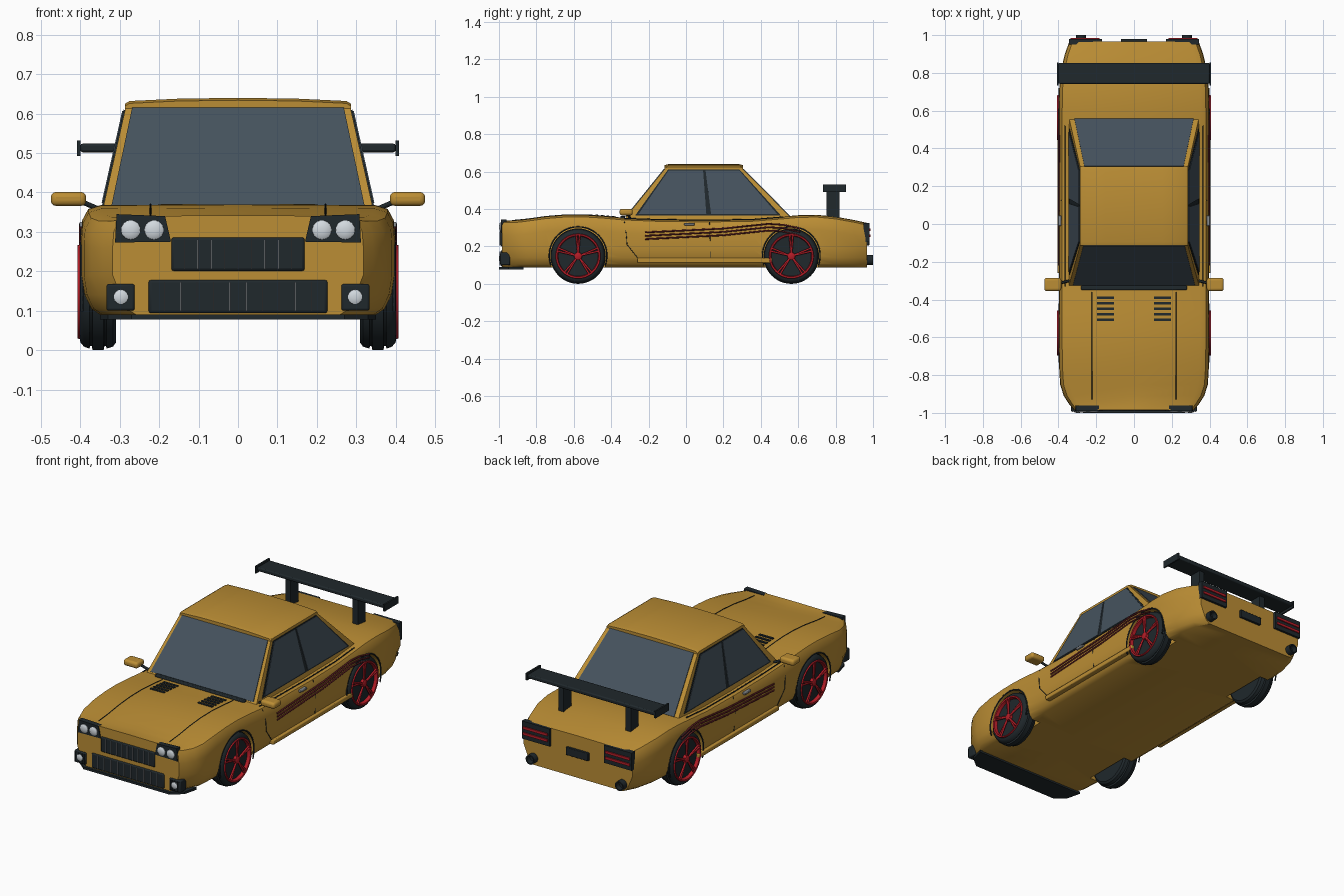
import bpy, bmesh, math
from mathutils import Vector

if "Cube" in bpy.data.objects:
    bpy.data.objects.remove(bpy.data.objects["Cube"])

def mat(name, c):
    m = bpy.data.materials.new(name)
    m.diffuse_color = (*c, 1)
    m.use_nodes = True
    m.node_tree.nodes["Principled BSDF"].inputs["Base Color"].default_value = m.diffuse_color
    return m

GOLD = mat("gold_paint", (0.50, 0.27, 0.035))
GLASS = mat("tinted_glass", (0.06, 0.085, 0.11))
DARK = mat("dark_trim", (0.014, 0.021, 0.025))
RED = mat("red", (0.45, 0.012, 0.02))
STRIPE = mat("stripe_red", (0.10, 0.012, 0.015))
LAMP = mat("lamp", (0.65, 0.70, 0.74))
CHROME = mat("chrome", (0.25, 0.27, 0.29))
SIDES = ((1, "right"), (-1, "left"))

def finish(name, bm, m, smooth=True):
    bmesh.ops.recalc_face_normals(bm, faces=bm.faces)
    me = bpy.data.meshes.new(name)
    bm.to_mesh(me)
    bm.free()
    ob = bpy.data.objects.new(name, me)
    bpy.context.collection.objects.link(ob)
    me.materials.append(m)
    if smooth:
        bpy.ops.object.select_all(action='DESELECT')
        ob.select_set(True)
        bpy.context.view_layer.objects.active = ob
        bpy.ops.object.shade_smooth_by_angle(angle=math.radians(35))
    return ob

def loft(name, loops, m, smooth=True):
    bm = bmesh.new()
    rings = [[bm.verts.new(p) for p in l] for l in loops]
    n = len(rings[0])
    for a, b in zip(rings, rings[1:]):
        for i in range(n):
            bm.faces.new((a[i], a[(i + 1) % n], b[(i + 1) % n], b[i]))
    bm.faces.new(rings[0])
    bm.faces.new(rings[-1])
    return finish(name, bm, m, smooth)

def box(name, x, y, z, m, bevel=0.0, seg=2):
    pts = [(a, b) for a, b in ((x[0], y[0]), (x[1], y[0]), (x[1], y[1]), (x[0], y[1]))]
    ob = loft(name, [[(*p, z[0]) for p in pts], [(*p, z[1]) for p in pts]], m, bevel > 0)
    if bevel:
        mod = ob.modifiers.new("bevel", 'BEVEL')
        mod.width, mod.segments = bevel, seg
    return ob

def sided(s, a, b):
    return tuple(sorted((s * a, s * b)))

def lathe(name, profile, centre, axis, m, n=40):
    """Rings of (offset along axis, radius) around axis 'x' or 'y'."""
    loops = []
    for o, r in profile:
        ring = [(math.cos(2 * math.pi * i / n) * r, math.sin(2 * math.pi * i / n) * r) for i in range(n)]
        loops.append([Vector(centre) + Vector((o, a, b) if axis == 'x' else (a, o, b)) for a, b in ring])
    return loft(name, loops, m)

def tube(name, pts, r, m):
    cu = bpy.data.curves.new(name, 'CURVE')
    cu.dimensions, cu.bevel_depth, cu.bevel_resolution, cu.use_fill_caps = '3D', r, 1, True
    sp = cu.splines.new('POLY')
    sp.points.add(len(pts) - 1)
    for q, p in zip(sp.points, pts):
        q.co = (*p, 1)
    ob = bpy.data.objects.new(name, cu)
    bpy.context.collection.objects.link(ob)
    cu.materials.append(m)
    return ob

def panel(name, quad, u, v, t, m):
    """Plate on part of a quad (a, b along the bottom; d, c along the top)."""
    a, b, c, d = map(Vector, quad)
    bm = bmesh.new()
    bm.faces.new([bm.verts.new(a.lerp(b, i).lerp(d.lerp(c, i), j))
                  for i, j in ((u[0], v[0]), (u[1], v[0]), (u[1], v[1]), (u[0], v[1]))])
    ob = finish(name, bm, m, False)
    mod = ob.modifiers.new("thickness", 'SOLIDIFY')
    mod.thickness, mod.offset = t, 0

# Body: stations of (y, half width, top height)
ST = [(-.985, .318, .342), (-.955, .343, .339), (-.91, .372, .340), (-.85, .391, .347), (-.75, .397, .361),
      (-.65, .398, .369), (-.55, .398, .370), (-.45, .398, .364), (-.34, .398, .354), (-.15, .398, .346),
      (.1, .398, .343), (.35, .398, .346), (.5, .398, .358), (.6, .398, .367), (.7, .397, .369),
      (.8, .390, .359), (.9, .366, .341), (.967, .342, .326)]

def top(y):
    for a, b in zip(ST, ST[1:]):
        if y <= b[0]:
            return a[2] + (b[2] - a[2]) * (y - a[0]) / (b[0] - a[0])

def section(y, w, t):
    tuck = .012 if abs(y) > .9 else 0
    half = [(w - .05, t - .002), (w - .018, t - .012), (w - .003, t - .04), (w, t - .08), (w, .19),
            (w - .008 - tuck, .14), (w - .025 - tuck, .105), (w - .05 - tuck, .088)]
    return [(x, y, z) for x, z in half] + [(0, y, .088)] + [(-x, y, z) for x, z in half[::-1]] + [(0, y, t)]

body = loft("body", [section(*s) for s in ST], GOLD)

# Wheel arches and wheels
WHEELS = ((-.577, "front"), (.563, "rear"))
R = .148
for wy, end in WHEELS:
    for s, side in SIDES:
        tag = f"{end}_{side}"
        cut = lathe("arch_cutter", [(s * .295, .155), (s * .5, .155)], (0, wy, R + .003), 'x', DARK, 48)
        mod = body.modifiers.new("arch", 'BOOLEAN')
        mod.object, mod.operation, mod.solver = cut, 'DIFFERENCE', 'EXACT'
        bpy.context.view_layer.objects.active = body
        bpy.ops.object.modifier_apply(modifier=mod.name)
        bpy.data.objects.remove(cut)
        tube("arch_lip_" + tag, [(s * .396, wy + .154 * math.cos(a), R + .003 + .154 * math.sin(a))
             for a in [math.radians(-20 + 220 * i / 28) for i in range(29)]], .004, DARK)
        c = (s * .355, wy, R)
        lathe("tyre_" + tag, [(s * o, r) for o, r in (
            (-.046, .105), (-.046, .128), (-.038, .139), (-.022, .144), (-.02, .138), (-.016, .138), (-.014, R),
            (.014, R), (.016, .138), (.02, .138), (.022, .144), (.036, .139), (.045, .128), (.046, .117),
            (.032, .112))], c, 'x', DARK, 48)
        # Rim ring, five split spokes and hub
        ring = lathe("rim_" + tag, [(s * .030, .106), (s * .050, .110), (s * .052, .118), (s * .044, .121),
                                    (s * .030, .121), (s * .030, .106)], c, 'x', RED, 48)
        bm = bmesh.new()
        bm.from_mesh(ring.data)
        bmesh.ops.delete(bm, geom=[f for f in bm.faces if len(f.verts) > 4], context='FACES')
        bm.to_mesh(ring.data)
        bm.free()
        lathe("hub_" + tag, [(s * .030, .022), (s * .048, .020), (s * .052, .012)], c, 'x', RED, 20)
        for k in range(5):
            a = math.pi / 2 + k * 2 * math.pi / 5
            for h in (-1, 1):
                p0 = (s * .398, wy + .012 * math.cos(a), R + .012 * math.sin(a))
                b = a + h * .075
                tube(f"spoke_{tag}_{k}_{h}", [p0, (s * .401, wy + .111 * math.cos(b), R + .111 * math.sin(b))],
                     .0055, RED)
bpy.ops.object.select_all(action='DESELECT')
body.select_set(True)
bpy.context.view_layer.objects.active = body
bpy.ops.object.shade_smooth_by_angle(angle=math.radians(35))

# Cabin, roof and windows
B, T = (.347, -.335, .575, .340), (.283, -.105, .293, .625)
def rect(q):
    w, f, r, z = q
    return [Vector(p) for p in ((w, f, z), (w, r, z), (-w, r, z), (-w, f, z))]
b, t = rect(B), rect(T)
loft("cabin", [b, t], GOLD, False)
arc = [(.287, .612), (.287, .625), (.275, .632), (.15, .638), (0, .640)]
prof = arc + [(-x, z) for x, z in arc[3::-1]]
loft("roof", [[(x, y, z - d) for x, z in prof] for y, d in ((-.115, .006), (-.095, 0), (.285, 0), (.305, .006))], GOLD)
panel("windscreen", (b[3], b[0], t[0], t[3]), (.03, .97), (.06, .96), .008, GLASS)
panel("rear_window", (b[1], b[2], t[2], t[1]), (.04, .96), (.07, .96), .008, GLASS)
for s, side in SIDES:
    q = (b[0], b[1], t[1], t[0]) if s > 0 else (b[3], b[2], t[2], t[3])
    panel("window_trim_" + side, q, (.05, .95), (.09, .945), .008, DARK)
    panel("front_side_window_" + side, q, (.065, .49), (.115, .93), .013, GLASS)
    panel("rear_side_window_" + side, q, (.52, .935), (.115, .93), .013, GLASS)
box("wiper_cowl", (-.28, .28), (-.35, -.325), (.345, .364), DARK, .005)

# Side details
for s, side in SIDES:
    for k in (-1, 0, 1):
        tube(f"side_stripe_{side}_{k}", [(s * .398, y, z + k * .018) for y, z in
             ((-.22, .257), (.2, .278), (.44, .303), (.52, .298), (.61, .277))], .005, STRIPE)
    tube("front_door_line_" + side, [(s * x, y, z) for x, y, z in
         ((.385, -.33, .335), (.399, -.32, .27), (.399, -.315, .21), (.393, -.26, .14))], .002, DARK)
    tube("rear_door_line_" + side, [(s * .384, .125, .33), (s * .398, .128, .26), (s * .392, .13, .14)], .002, DARK)
    tube("beltline_" + side, [(s * .366, y, top(max(y, -.3)) - .002) for y in (-.33, -.15, .1, .35, .52)], .003, DARK)
    box("side_skirt_" + side, sided(s, .36, .405), (-.26, .46), (.112, .138), GOLD, .005)
    box("door_handle_" + side, sided(s, .385, .402), (-.01, .045), (.312, .325), CHROME, .003)
    box("mirror_" + side, sided(s, .385, .475), (-.355, -.285), (.366, .401), GOLD, .013, 3)
    tube("mirror_arm_" + side, [(s * .34, -.30, .352), (s * .40, -.315, .378)], .007, DARK)
    # Bonnet lines and vents
    tube("bonnet_line_" + side, [(s * .222, y, top(y)) for y in (-.93, -.85, -.75, -.65, -.55, -.45, -.36)], .002, DARK)
    for k in range(5):
        y = -.39 - .029 * k
        box(f"bonnet_vent_{side}_{k}", sided(s, .105, .195), (y - .007, y + .007), (top(y) - .01, top(y) + .004), DARK)

    # Front lamps
    hl = [(.170, .275), (.312, .273), (.308, .345), (.185, .340)]
    loft("headlight_housing_" + side, [[(s * x, y, z) for x, z in hl] for y in (-.96, -.990)], DARK, False)
    for k, x in enumerate((.213, .272)):
        lathe(f"headlight_{side}_{k}", [(0, .025), (-.008, .024), (-.012, .018), (-.014, .006)],
              (s * x, -.985, .305), 'y', LAMP, 24)
    box("fog_housing_" + side, sided(s, .262, .334), (-.993, -.94), (.100, .168), DARK, .006)
    for k in range(6):
        x = .270 + k * .0112
        box(f"fog_rib_{side}_{k}", sided(s, x, x + .003), (-.996, -.98), (.106, .162), DARK)
    lathe("fog_light_" + side, [(0, .019), (-.006, .018), (-.009, .012), (-.010, .004)],
          (s * .297, -.990, .135), 'y', LAMP, 24)

    # Tail lamps and exhausts
    box("tail_light_housing_" + side, sided(s, .17, .345), (.95, .980), (.225, .325), DARK)
    for k, z in enumerate((.25, .283)):
        box(f"tail_light_bar_{side}_{k}", sided(s, .182, .335), (.97, .986), (z, z + .014), RED)
    lathe("exhaust_" + side, [(-.03, .027), (.033, .027), (.033, .020), (.005, .019)], (s * .28, .967, .128), 'y', DARK, 24)

    # Spoiler supports and end plates
    box("spoiler_post_" + side, sided(s, .195, .228), (.75, .82), (.34, .505), DARK)
    box("spoiler_end_plate_" + side, sided(s, .399, .408), (.733, .855), (.492, .532), DARK)

box("spoiler_blade", (-.40, .40), (.742, .852), (.502, .524), DARK, .006)
box("number_plate", (-.07, .07), (.95, .980), (.205, .25), DARK, .003)

# Grilles and splitter
for name, w, z0, z1, n, front in (("upper_grille", .17, .200, .287, 9, -.991), ("lower_grille", .228, .093, .179, 10, -.991)):
    box(name, (-w, w), (front, -.95), (z0, z1), DARK, .008)
    for k in range(n):
        x = (k - (n - 1) / 2) * (2 * w / (n + 1))
        box(f"{name}_slat_{k}", (x - .0015, x + .0015), (front - .005, -.98), (z0 + .006, z1 - .006), CHROME)
sp = [(-.27, -1.0), (.27, -1.0), (.33, -.95), (.35, -.87), (-.35, -.87), (-.33, -.95)]
loft("front_splitter", [[(x, y, z) for x, y in sp] for z in (.078, .091)], DARK, False)
